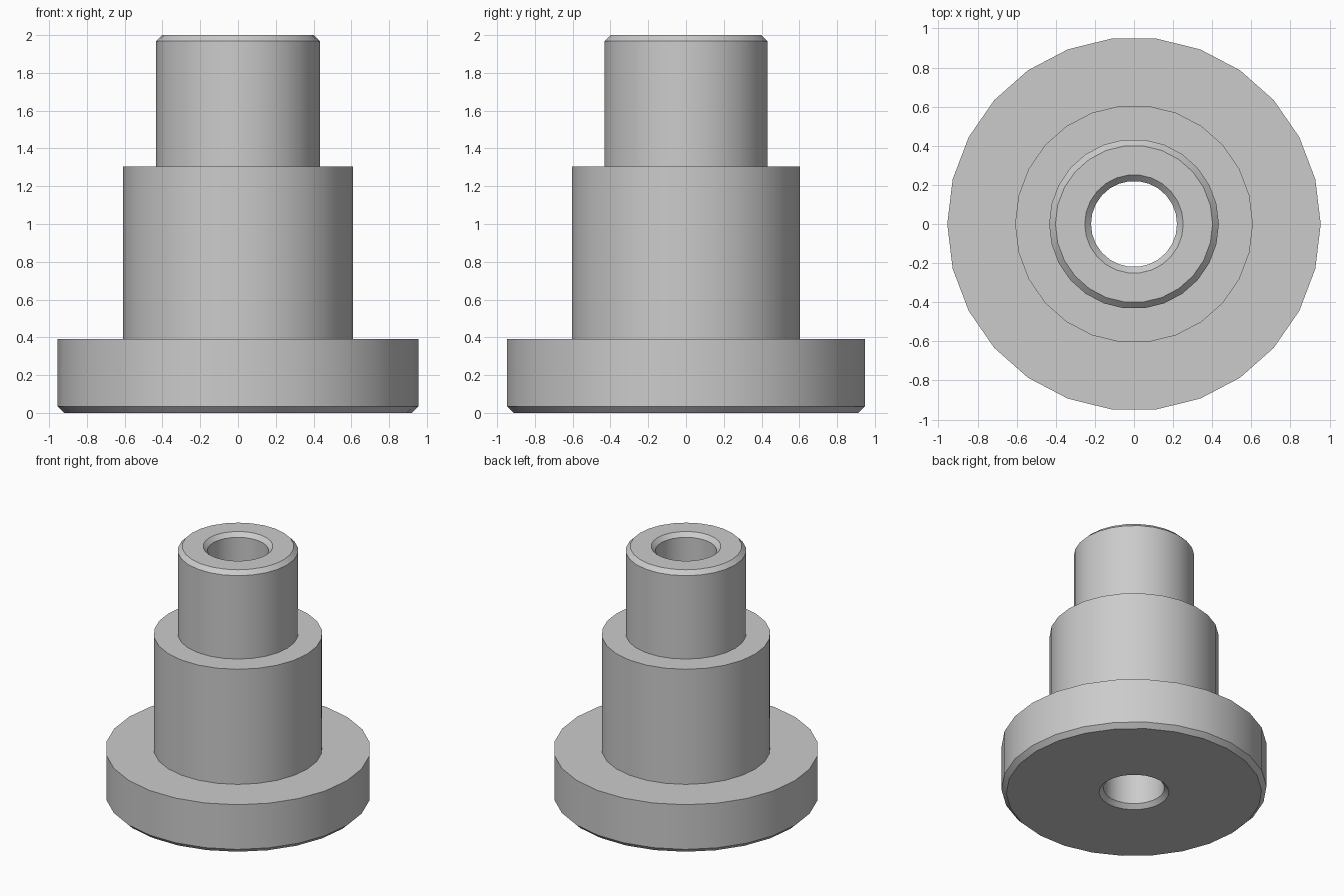
import bpy
import bmesh
import math
from mathutils import Matrix, Vector

cube = bpy.data.objects.get("Cube")
if cube:
    bpy.data.objects.remove(cube, do_unlink=True)

SIDES = 26

# Plain grey metal
metal = bpy.data.materials.new("grey metal")
metal.use_nodes = True
GREY = (0.6, 0.6, 0.6, 1.0)
metal.diffuse_color = GREY
metal.node_tree.nodes["Principled BSDF"].inputs["Base Color"].default_value = GREY

# Closed (radius, height) section: flange, body, neck, then the chamfered bore
section = [
    (0.92, 0.0), (0.955, 0.035), (0.955, 0.39),
    (0.608, 0.39), (0.608, 1.305),
    (0.434, 1.305), (0.434, 1.968), (0.402, 2.0),
    (0.252, 2.0), (0.22, 1.968), (0.22, 0.032), (0.252, 0.0),
]


def lathe(name, profile, material):
    """Revolve a closed section around the z axis."""
    bm = bmesh.new()
    rings = []
    for k in range(SIDES):
        turn = Matrix.Rotation(math.tau * k / SIDES, 3, "Z")
        rings.append([bm.verts.new(turn @ Vector((r, 0, z))) for r, z in profile])
    for k, ring in enumerate(rings):
        after = rings[(k + 1) % SIDES]
        for i in range(len(profile)):
            j = (i + 1) % len(profile)
            bm.faces.new((ring[i], after[i], after[j], ring[j]))
    bmesh.ops.recalc_face_normals(bm, faces=bm.faces)
    mesh = bpy.data.meshes.new(name)
    bm.to_mesh(mesh)
    bm.free()
    mesh.materials.append(material)
    obj = bpy.data.objects.new(name, mesh)
    bpy.context.collection.objects.link(obj)
    return obj


bushing = lathe("stepped_flanged_bushing", section, metal)

# Smooth round walls, crisp steps and chamfers
bpy.ops.object.select_all(action="DESELECT")
bushing.select_set(True)
bpy.context.view_layer.objects.active = bushing
bpy.ops.object.shade_smooth_by_angle(angle=math.radians(30))
